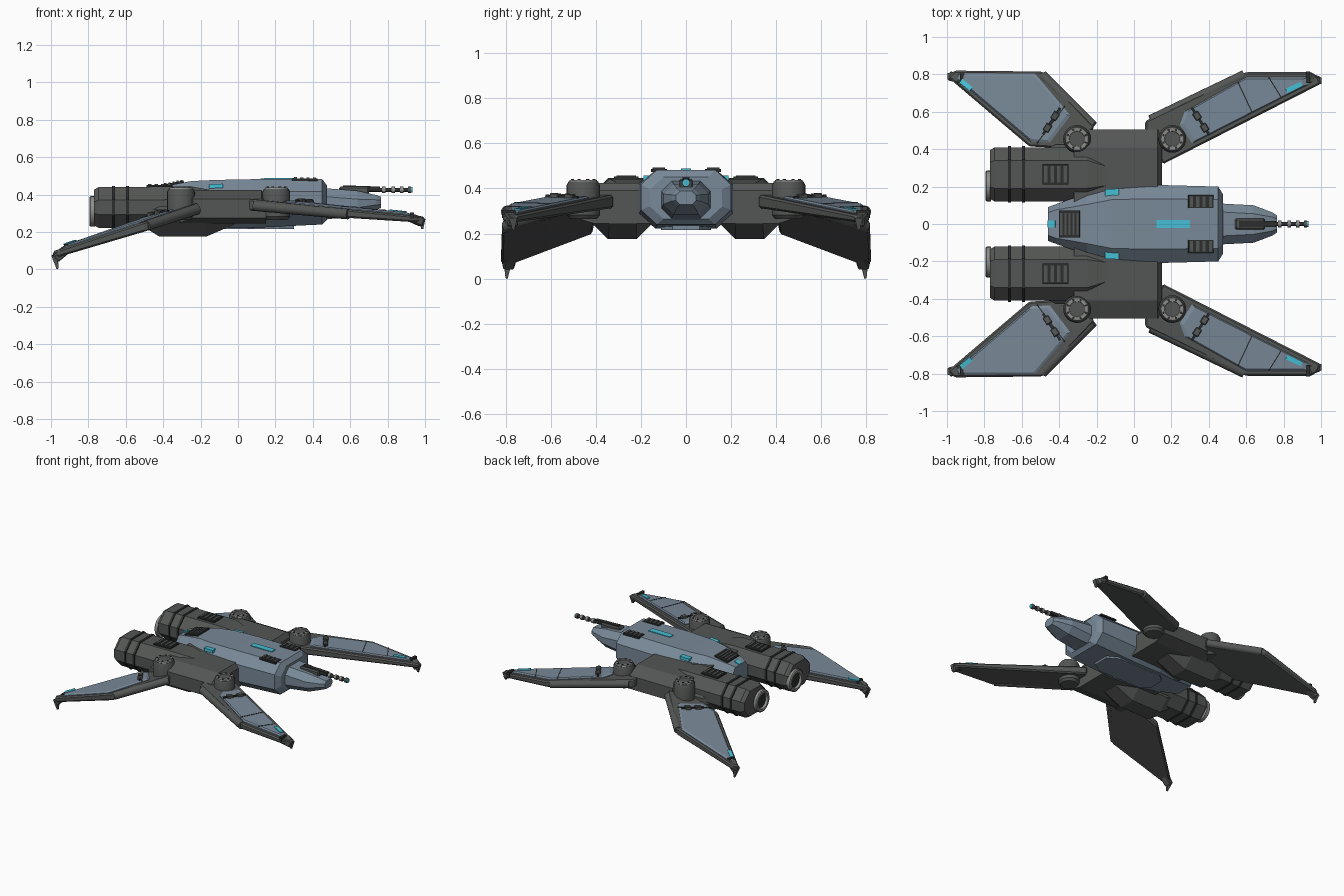
import bpy, bmesh, math
from mathutils import Vector as V

if "Cube" in bpy.data.objects:
    bpy.data.objects.remove(bpy.data.objects["Cube"])

def material(name, rgb):
    m = bpy.data.materials.new(name)
    m.diffuse_color = (*rgb, 1)
    m.use_nodes = True
    m.node_tree.nodes["Principled BSDF"].inputs["Base Color"].default_value = m.diffuse_color
    return m

BLUE = material("blue_grey", (.19, .25, .315))
GREY = material("dark_grey", (.088, .094, .09))
DARK = material("near_black", (.025, .027, .027))
STEEL = material("steel", (.27, .27, .265))
CYAN = material("cyan_light", (.06, .52, .66))

def finish(name, bm, mat, bevel=0, smooth=False):
    bmesh.ops.recalc_face_normals(bm, faces=bm.faces)
    if bevel:
        bmesh.ops.bevel(bm, geom=list(bm.edges), offset=bevel, segments=1, affect='EDGES')
    me = bpy.data.meshes.new(name)
    bm.to_mesh(me)
    bm.free()
    me.materials.append(mat)
    ob = bpy.data.objects.new(name, me)
    bpy.context.collection.objects.link(ob)
    if smooth:
        bpy.ops.object.select_all(action='DESELECT')
        ob.select_set(True)
        bpy.context.view_layer.objects.active = ob
        bpy.ops.object.shade_smooth_by_angle(angle=math.radians(35))
    return ob

def loft(name, rings, mat, bevel=0, smooth=False):
    """Skin equal-length rings of points and cap both ends."""
    bm = bmesh.new()
    vs = [[bm.verts.new(p) for p in r] for r in rings]
    n = len(vs[0])
    for a, b in zip(vs, vs[1:]):
        for i in range(n):
            j = (i + 1) % n
            bm.faces.new((a[i], a[j], b[j], b[i]))
    bm.faces.new(vs[0])
    bm.faces.new(vs[-1])
    return finish(name, bm, mat, bevel, smooth)

def octagon(x, y0, y1, z0, z1, cy, cz):
    return [(x, y0 + cy, z0), (x, y1 - cy, z0), (x, y1, z0 + cz), (x, y1, z1 - cz),
            (x, y1 - cy, z1), (x, y0 + cy, z1), (x, y0, z1 - cz), (x, y0, z0 + cz)]

def lathe(name, p, q, profile, mat, n=24):
    """Revolve (fraction, radius) pairs about the line p to q."""
    p, q = V(p), V(q)
    d = (q - p).normalized()
    u = d.orthogonal().normalized()
    w = d.cross(u)
    rings = [[p.lerp(q, t) + (u * math.cos(k * math.tau / n) + w * math.sin(k * math.tau / n)) * r
              for k in range(n)] for t, r in profile]
    return loft(name, rings, mat, smooth=n > 8)

def rod(name, p, q, r, mat, n=16):
    return lathe(name, p, q, [(0, r), (1, r)], mat, n)

def bar(name, p, q, w, h, mat, taper=1, bevel=0):
    """Rectangular bar running from p to q."""
    p, q = V(p), V(q)
    d = (q - p).normalized()
    side = d.cross(V((0, 0, 1)) if abs(d.z) < .9 else V((0, 1, 0))).normalized()
    up = side.cross(d)
    rings = [[c + side * a * w * k / 2 + up * b * h * k / 2
              for a, b in ((-1, -1), (1, -1), (1, 1), (-1, 1))] for c, k in ((p, 1), (q, taper))]
    return loft(name, rings, mat, bevel)

def vent(name, x0, x1, y0, y1, z0, z1, slats):
    """Dark grille whose height runs from z0 at x0 to z1 at x1."""
    yc, w = (y0 + y1) / 2, abs(y1 - y0)
    bar(name + "_frame", (x0, yc, z0), (x1, yc, z1), w, .012, DARK)
    for i in range(slats):
        t = (i + .5) / slats
        x, z = x0 + (x1 - x0) * t, z0 + (z1 - z0) * t + .008
        bar(name + "_slat", (x, y0 + w * .1 * (1 if y1 > y0 else -1), z),
            (x, y1 - w * .1 * (1 if y1 > y0 else -1), z), abs(x1 - x0) / slats * .5, .008, GREY)

# Fuselage, faceted and tapering to the rear
loft("fuselage", [octagon(x, -w, w, z0, z1, c, d) for x, w, z0, z1, c, d in (
    (-.46, .09, .27, .425, .03, .04), (-.42, .105, .26, .44, .03, .05),
    (-.25, .165, .235, .472, .06, .06), (-.12, .20, .225, .478, .07, .065),
    (.08, .21, .222, .482, .075, .065), (.45, .20, .24, .482, .07, .065),
    (.475, .16, .265, .45, .06, .055))], BLUE)
loft("nose", [octagon(x, -w, w, z0, z1, c, c) for x, w, z0, z1, c in (
    (.45, .11, .265, .435, .045), (.64, .10, .285, .42, .045),
    (.74, .062, .32, .397, .025), (.765, .045, .328, .388, .018))], BLUE)
loft("belly_plate", [[(-.2, -.06, z), (-.14, -.11, z), (.22, -.11, z), (.3, -.06, z),
                      (.3, .06, z), (.22, .11, z), (-.14, .11, z), (-.2, .06, z)]
                     for z in (.235, .217)], BLUE)

# Fuselage grilles and lights
vent("rear_vent", -.40, -.29, -.072, .072, .447, .469, 5)
bar("spine_light", (.12, 0, .483), (.30, 0, .484), .045, .008, CYAN)
bar("tail_light", (-.46, 0, .427), (-.42, 0, .442), .035, .008, CYAN)

# Nose gun
bar("gun_mount", (.54, 0, .42), (.70, 0, .42), .06, .045, GREY, bevel=.008)
bar("gun_cover", (.56, 0, .437), (.76, 0, .43), .03, .025, DARK)
rod("gun_barrel", (.68, 0, .425), (.93, 0, .425), .011, DARK)
for x in (.78, .83, .875, .917):
    rod("barrel_ring", (x - .009, 0, .425), (x + .009, 0, .425), .018, STEEL if x < .9 else GREY)
rod("muzzle_light", (.926, 0, .425), (.932, 0, .425), .015, CYAN)

# Central slab carrying the wing hubs
loft("centre_hull", [[(x0, y, z0), (.15, y, z0), (.15, y, z1 - .035), (.125, y, z1), (x0, y, z1)]
                     for y, x0, z0, z1 in ((-.505, -.24, .275, .375), (-.41, -.32, .245, .425),
                                           (.41, -.32, .245, .425), (.505, -.24, .275, .375))], GREY)

# Wing surfaces are planes tilted about the hull
def front_z(x, y): return .345 - .08 * (x - .06) - .02 * (y - .55)
def rear_z(x, y): return .315 + .31 * (x + .25) - .03 * (y - .5)

WINGS = {
    "front": dict(
        z=front_z, th=lambda x: .064 - .032 * x, hub=(.205, .455),
        outline=[(.06, .55), (.06, .5), (.155, .32), (1, .75), (.985, .785), (.95, .812), (.6, .812)],
        panel=[(.27, .60), (.245, .53), (.31, .43), (.93, .745), (.93, .785), (.6, .785)],
        seams=[((.555, .76), (.63, .60)), ((.72, .785), (.785, .68))],
        hinge=((.31, .62), (.40, .48)), light=((.815, .712), (.895, .748)),
        strut=((.09, .555), (.59, .795)),
        claw=[(.93, .785, .275), (.985, .765, .25), (.985, .765, .215)]),
    "rear": dict(
        z=rear_z, th=lambda x: .068 + .03 * x, hub=(-.305, .455),
        outline=[(-.21, .52), (-.3, .4), (-.56, .415), (-.995, .785), (-.96, .82), (-.49, .815)],
        panel=[(-.34, .58), (-.45, .435), (-.55, .44), (-.945, .775), (-.93, .805), (-.53, .805)],
        seams=[((-.37, .63), (-.52, .43))],
        hinge=((-.395, .62), (-.485, .48)), light=((-.925, .765), (-.87, .72)),
        strut=((-.22, .525), (-.49, .795)),
        claw=[(-.92, .775, .105), (-.98, .79, .055), (-.965, .795, .003)]),
}

for s in (1, -1):
    # Engine pods with a deeper keel beneath
    def pod(x, y0, y1, z0, z1, c):
        return [(a, s * b, d) for a, b, d in octagon(x, y0, y1, z0, z1, c, c)]
    loft("engine_pod", [pod(*r) for r in (
        (-.77, .135, .395, .235, .425, .065), (-.745, .12, .41, .222, .44, .07),
        (-.25, .12, .41, .222, .443, .07), (-.12, .16, .35, .25, .42, .05))], GREY)
    loft("engine_keel", [pod(*r) for r in (
        (-.50, .15, .39, .225, .38, .06), (-.42, .14, .425, .175, .40, .08),
        (-.17, .14, .425, .175, .40, .08), (-.02, .17, .39, .24, .36, .05))], GREY)
    for x in (-.665, -.59):
        loft("engine_band", [pod(x + d, .115, .416, .217, .446, .07) for d in (-.008, .008)], DARK)
    lathe("nozzle", (-.765, s * .203, .31), (-.795, s * .203, .31),
          [(0, .082), (.8, .082), (1, .074), (1, .058), (.3, .052)], STEEL)
    rod("nozzle_core", (-.772, s * .203, .31), (-.778, s * .203, .31), .054, DARK)
    vent("engine_vent", -.49, -.35, s * .21, s * .32, .444, .446, 4)
    vent("cockpit_vent", .29, .425, s * .085, s * .155, .481, .479, 4)
    bar("flank_light", (-.155, s * .168, .443), (-.08, s * .172, .447), .035, .022, CYAN)

    for kind, w in WINGS.items():
        def at(p, lift=0):
            x, y = p
            return V((x, s * y, w["z"](x, y) + w["th"](abs(x) if kind == "front" else x) / 2 + lift))
        def under(p):
            x, y = p
            return V((x, s * y, 2 * w["z"](x, y) - at(p).z))
        # Frame and raised panel
        loft(kind + "_wing_frame", [[under(p) for p in w["outline"]],
                                    [at(p) for p in w["outline"]]], GREY, bevel=.009)
        c = sum((V(p) for p in w["panel"]), V((0, 0))) / len(w["panel"])
        loft(kind + "_wing_panel", [[at(p, -.008) for p in w["panel"]],
                                    [at(p, .005) for p in w["panel"]],
                                    [at(V(p).lerp(c, .07), .013) for p in w["panel"]]], BLUE)
        a, b = w["strut"]
        rod(kind + "_wing_strut", at(a, -.033), at(b, -.025), .028, GREY)
        # Panel seams, hinges and marker light
        for a, b in w["seams"]:
            bar("wing_seam", at(a, .012), at(b, .012), .006, .006, DARK)
        a, b = (V(p) for p in w["hinge"])
        bar("hinge_pin", at(a, .015), at(b, .015), .014, .014, DARK)
        for t in (.3, .75):
            bar("hinge_block", at(a.lerp(b, t - .13), .017), at(a.lerp(b, t + .13), .017),
                .035, .026, GREY, bevel=.004)
        a, b = w["light"]
        bar("wing_light", at(a, .015), at(b, .015), .026, .008, CYAN)
        # Claw at the wing tip
        p, q, r = [V((x, s * y, z)) for x, y, z in w["claw"]]
        bar("tip_block", p, q, .05, .045, GREY, bevel=.006)
        bar("tip_claw", q + V((0, 0, .02)), r, .035, .035, GREY, taper=.3)
        bar("tip_clamp", p + V((0, -s * .03, .012)), p + V((0, s * .03, .012)), .02, .035, DARK)
        # Hub with ring cap and bolts
        hx, hy = w["hub"][0], s * w["hub"][1]
        lathe(kind + "_hub", (hx, hy, .265), (hx, hy, .43),
              [(0, .06), (.1, .074), (.9, .074), (1, .066)], GREY)
        lathe("hub_ring", (hx, hy, .428), (hx, hy, .438),
              [(0, .064), (1, .060), (1, .042), (.4, .040)], STEEL)
        rod("hub_cap", (hx, hy, .428), (hx, hy, .436), .039, GREY)
        for k in range(8):
            t = (k + .5) * math.tau / 8
            x, y = hx + .051 * math.cos(t), hy + .051 * math.sin(t)
            rod("hub_bolt", (x, y, .434), (x, y, .442), .007, DARK, 6)
